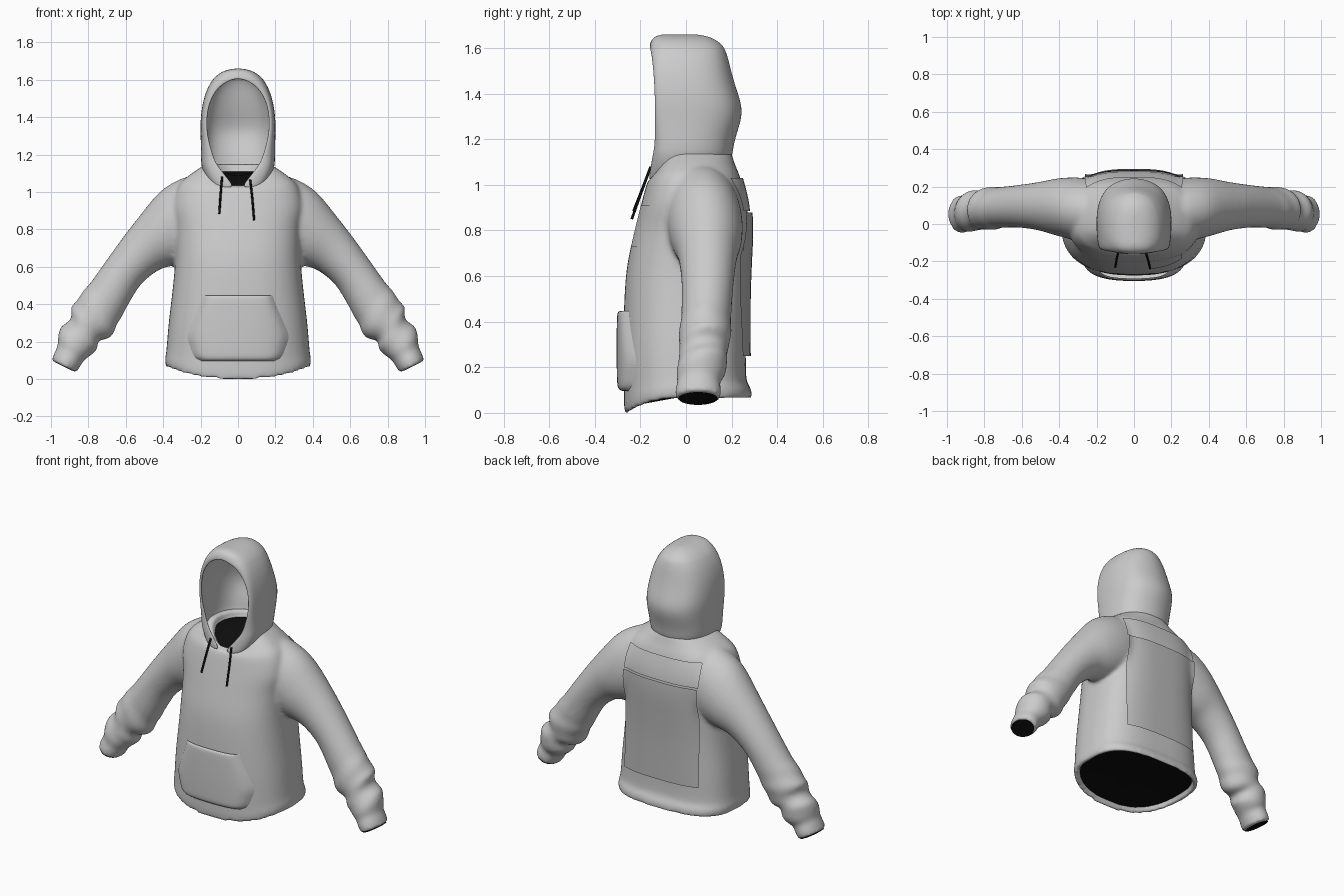
import bpy, bmesh, math
from mathutils import Vector
from mathutils.bvhtree import BVHTree

if "Cube" in bpy.data.objects:
    bpy.data.objects.remove(bpy.data.objects["Cube"])


def material(name, v):
    m = bpy.data.materials.new(name)
    m.diffuse_color = (v, v, v, 1)
    m.use_nodes = True
    m.node_tree.nodes["Principled BSDF"].inputs["Base Color"].default_value = m.diffuse_color
    return m


BLACK = material("black_cloth", 0.004)
PRINT = material("print_grey", 0.5)


def finish(bm, name, mat=None):
    bmesh.ops.recalc_face_normals(bm, faces=bm.faces)
    for f in bm.faces:
        f.smooth = True
    me = bpy.data.meshes.new(name)
    bm.to_mesh(me)
    bm.free()
    ob = bpy.data.objects.new(name, me)
    bpy.context.collection.objects.link(ob)
    if mat:
        me.materials.append(mat)
    return ob


def resample(rows, k):
    """Smooth (Catmull-Rom) in-between rows."""
    out, n = [], len(rows)
    for i in range(n - 1):
        p = [rows[min(max(i + j, 0), n - 1)] for j in (-1, 0, 1, 2)]
        for s in range(k):
            t = s / k
            out.append([0.5 * (2 * b + (c - a) * t + (2 * a - 5 * b + 4 * c - d) * t * t
                               + (3 * b - a - 3 * c + d) * t ** 3) for a, b, c, d in zip(*p)])
    return out + [list(rows[-1])]


def scaled(ring, scale, shift):
    c = sum(ring, Vector()) / len(ring)
    return [c + (p - c) * scale + Vector(shift) for p in ring]


def fan(bm, ring):
    c = bm.verts.new(sum((v.co for v in ring), Vector()) / len(ring))
    for a, b in zip(ring, ring[1:] + ring[:1]):
        bm.faces.new((a, b, c))


def loft(bm, rings):
    vs = [[bm.verts.new(p) for p in r] for r in rings]
    n = len(vs[0])
    for a, b in zip(vs, vs[1:]):
        for i in range(n):
            j = (i + 1) % n
            bm.faces.new((a[i], a[j], b[j], b[i]))
    fan(bm, vs[0])
    fan(bm, vs[-1])


def opening(name, ring, scale, shift):
    """Black lining that closes an opening."""
    bm = bmesh.new()
    fan(bm, [bm.verts.new(p) for p in scaled(ring, scale, shift)])
    return finish(bm, name, BLACK)


# torso rings: height, half width, front y, back y, front dip, back squareness
TORSO = [(.065, .385, -.268, .288, .068, 3), (.105, .39, -.272, .285, .065, 3), (.15, .383, -.272, .265, .05, 3),
         (.3, .37, -.275, .262, .01, 3), (.5, .347, -.27, .262, 0, 3), (.65, .335, -.257, .267, 0, 3),
         (.8, .335, -.225, .273, 0, 3), (.92, .35, -.195, .265, 0, 3), (1.03, .32, -.17, .238, .02, 2.8),
         (1.09, .26, -.155, .215, .06, 2.4), (1.15, .17, -.145, .195, .125, 2.2)]


def torso_ring(row, n=64):
    z, w, yf, yb, dip, eb = row
    pts = []
    for i in range(n):
        a = 2 * math.pi * i / n
        c, s = math.cos(a), math.sin(a)
        e = eb if s > 0 else 2.5
        x = math.copysign(abs(c) ** (2 / e), c) * w
        y = abs(s) ** (2 / e) * (yb if s > 0 else yf)
        pts.append(Vector((x, y, z - (dip * s * s if s < 0 else 0))))
    return pts


# sleeve stations: x, z, radius in front view, y centre, y radius
SLEEVE = [(.13, .92, .19, .06, .15), (.2, .885, .212, .07, .165), (.295, .83, .212, .08, .168),
          (.395, .765, .178, .09, .155), (.5, .69, .135, .095, .13), (.605, .578, .113, .095, .115),
          (.69, .452, .117, .09, .11), (.748, .365, .127, .085, .112), (.785, .305, .128, .08, .114),
          (.82, .262, .1, .075, .1), (.85, .218, .109, .073, .112), (.874, .175, .1, .065, .107),
          (.894, .138, .082, .056, .094), (.912, .104, .078, .054, .1), (.931, .066, .074, .053, .1)]


def sleeve_rings(side, n=40):
    rows = resample(SLEEVE, 4)
    rings = []
    for i, (x, z, r, yc, d) in enumerate(rows):
        p, q = rows[max(i - 2, 0)], rows[min(i + 2, len(rows) - 1)]
        t = Vector((q[0] - p[0], 0, q[1] - p[1])).normalized()
        ring = []
        fold = max(0, min(1, (x - .68) * 8)) * max(0, min(1, (.9 - x) * 20))
        for k in range(n):
            a = 2 * math.pi * k / n
            m = 1 + .05 * fold * math.sin(2 * a + x * 90)
            c, s = math.cos(a) * r * m, math.sin(a) * d * m
            ring.append(Vector((side * (x - t.z * c), yc + s, z + t.x * c)))
        rings.append(ring)
    return rings


# body: torso and sleeves fused into one smooth garment, recessed at hem and neck
bm = bmesh.new()
torso = [torso_ring(r) for r in resample(TORSO, 4)]
hem = scaled(torso[0], .92, (0, 0, .04))
neck = scaled(torso[-1], .8, (0, 0, -.045))
torso = [hem, scaled(torso[0], .935, (0, 0, 0))] + torso + [scaled(torso[-1], .84, (0, 0, 0)), neck]
arms = {"right": sleeve_rings(1), "left": sleeve_rings(-1)}
for rings in (torso, arms["right"], arms["left"]):
    loft(bm, rings)
body = finish(bm, "body_and_sleeves")
rm = body.modifiers.new("fuse", 'REMESH')
rm.mode, rm.voxel_size, rm.use_smooth_shade = 'VOXEL', .011, True
sm = body.modifiers.new("soften", 'SMOOTH')
sm.factor, sm.iterations = .5, 10

# dark openings
opening("hem_opening", hem, 1.01, (0, 0, -.012))
opening("neck_opening", neck, 1.03, (0, 0, .012))
for name, rings in arms.items():
    d = (rings[-1][0] + rings[-1][20] - rings[-3][0] - rings[-3][20]).normalized()
    opening(name + "_cuff_opening", rings[-1], .86, d * .003)

# hood levels: height, half width, half opening, front y, back y
HOOD = [(1.02, .13, .012, -.168, .13), (1.07, .17, .05, -.16, .18), (1.13, .193, .1, -.15, .208),
        (1.17, .196, .125, -.142, .213), (1.22, .197, .142, -.14, .225), (1.3, .198, .165, -.14, .252),
        (1.36, .2, .17, -.14, .247), (1.43, .195, .167, -.142, .222), (1.5, .182, .145, -.147, .202),
        (1.56, .16, .105, -.153, .188), (1.595, .138, .05, -.16, .175), (1.61, .127, 0, -.163, .166),
        (1.638, .095, 0, -.155, .135), (1.656, .05, 0, -.13, .085), (1.661, 0, 0, -.09, .03)]
bm = bmesh.new()
prev = None
for z, w, xe, yf, yb in HOOD:
    L = yb - yf
    half = [(0, yb), (w * .4, yb - .04 * L), (w * .76, yb - .14 * L), (w * .97, yb - .35 * L),
            (w * 1.02, yb - .6 * L), (max(xe, w * .99), yf + .17 * L),
            (xe + (w - xe) * .72, yf + .03 * L), (xe, yf)]
    pts = [(-x, y) for x, y in half[:0:-1]] + half
    row = [bm.verts.new((x, y, z)) for x, y in pts]
    if prev:
        for i in range(len(row) - 1):
            bm.faces.new((prev[i], prev[i + 1], row[i + 1], row[i]))
    prev = row
bmesh.ops.remove_doubles(bm, verts=bm.verts, dist=.0005)
hood = finish(bm, "hood")
so = hood.modifiers.new("lining", 'SOLIDIFY')
so.thickness, so.offset = .014, -1
hood.modifiers.new("smooth", 'SUBSURF').levels = 2
hood.modifiers["smooth"].render_levels = 2

# surface of the body, used to lay flat pieces on it
bpy.context.view_layer.update()
tree = BVHTree.FromObject(body, bpy.context.evaluated_depsgraph_get())


def patch(name, rows, cx, front, offset, mat=None, cols=24):
    """Cloth piece laid on the body; rows are (height, half width)."""
    d = -1 if front else 1
    bm = bmesh.new()
    prev = None
    for j, (z, w) in enumerate(rows):
        v = 2 * j / (len(rows) - 1) - 1
        row = []
        for i in range(cols + 1):
            u = 2 * i / cols - 1
            x = cx + u * w
            hit = tree.ray_cast(Vector((x, d * 2, z)), Vector((0, -d, 0)))[0]
            y = hit.y if hit else d * .2
            row.append(bm.verts.new((x, y + d * offset(u, v), z)))
        if prev:
            for i in range(cols):
                bm.faces.new((prev[i], prev[i + 1], row[i + 1], row[i]))
        prev = row
    return finish(bm, name, mat)


# front pocket, padded and sewn at the edges
pocket = [(.095, .19), (.12, .232), (.17, .255), (.23, .27), (.3, .245), (.37, .214), (.425, .192), (.447, .187)]
patch("front_pocket", resample(pocket, 4), 0, True,
      lambda u, v: .002 + .028 * (1 - abs(u) ** 10) * (1 - max(0, -v) ** 8) * (1 - .4 * max(0, v) ** 8))

# back panels and chest patch
patch("back_panel", resample([(.25, .262), (.55, .262), (.88, .262)], 10), 0, False,
      lambda u, v: .022, PRINT)
patch("upper_back_panel", resample([(.885, .262), (.96, .262), (1.03, .255)], 5), 0, False,
      lambda u, v: .012)
patch("chest_patch", resample([(.73, .085), (.82, .085), (.91, .085)], 5), .17, True, lambda u, v: .003)

# drawstrings
for name, pts in (("left", [(-.085, -.155, 1.08), (-.092, -.185, 1.0), (-.1, -.23, .885)]),
                  ("right", [(.065, -.16, 1.065), (.076, -.195, .97), (.086, -.238, .85)])):
    cu = bpy.data.curves.new(name + "_drawstring", 'CURVE')
    cu.dimensions, cu.bevel_depth, cu.bevel_resolution, cu.use_fill_caps = '3D', .006, 2, True
    sp = cu.splines.new('POLY')
    path = resample(pts, 4)
    sp.points.add(len(path) - 1)
    for p, co in zip(sp.points, path):
        p.co = (*co, 1)
    cu.materials.append(BLACK)
    bpy.context.collection.objects.link(bpy.data.objects.new(name + "_drawstring", cu))
